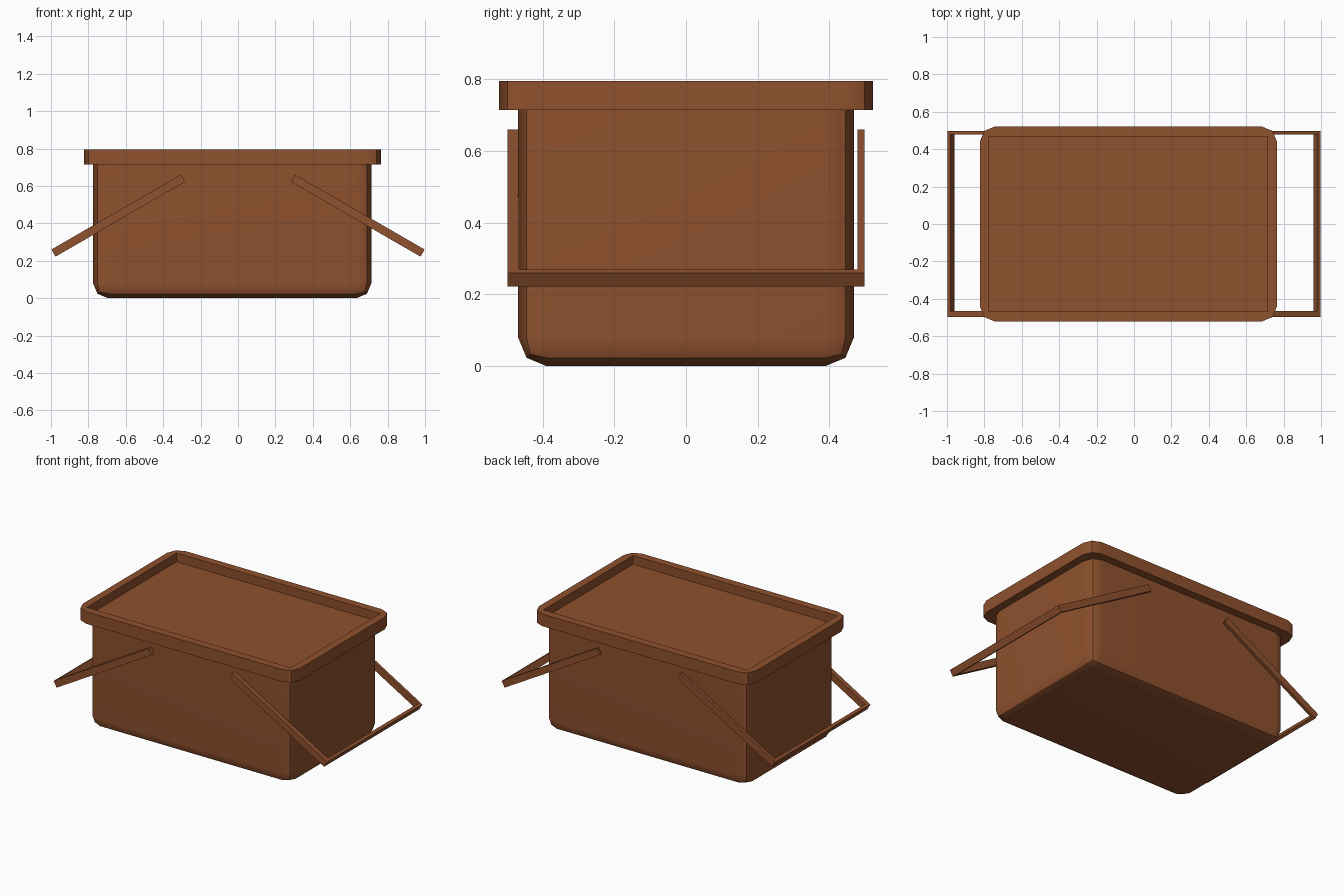
import bpy, bmesh, math
from mathutils import Matrix, Vector

if "Cube" in bpy.data.objects:
    bpy.data.objects.remove(bpy.data.objects["Cube"])

brown = bpy.data.materials.new("brown")
brown.diffuse_color = (0.275, 0.082, 0.027, 1)
brown.use_nodes = True
brown.node_tree.nodes["Principled BSDF"].inputs["Base Color"].default_value = brown.diffuse_color

X0, X1, Y = -0.775, 0.713, 0.468      # body footprint
RX0, RX1, RY = -0.824, 0.764, 0.521   # lid footprint
RIM_LOW, RIM_TOP, FLOOR, R = 0.715, 0.795, 0.738, 0.08


def finish(name, bm, smooth=False):
    bmesh.ops.recalc_face_normals(bm, faces=bm.faces[:])
    me = bpy.data.meshes.new(name)
    bm.to_mesh(me)
    bm.free()
    me.materials.append(brown)
    ob = bpy.data.objects.new(name, me)
    bpy.context.collection.objects.link(ob)
    if smooth:
        bpy.ops.object.select_all(action='DESELECT')
        ob.select_set(True)
        bpy.context.view_layer.objects.active = ob
        bpy.ops.object.shade_smooth_by_angle(angle=math.radians(30))
        ob.modifiers.new("weighted", 'WEIGHTED_NORMAL').keep_sharp = True
    return ob


def add_box(bm, lo, hi, mat=Matrix()):
    lo, hi = Vector(lo), Vector(hi)
    m = mat @ Matrix.Translation((lo + hi) / 2) @ Matrix.Diagonal((*(hi - lo), 1))
    bmesh.ops.create_cube(bm, size=1, matrix=m)


# Basket body: box with rounded sides and base
bm = bmesh.new()
top = 0.725
add_box(bm, (X0, -Y, 0), (X1, Y, top))
edges = [e for e in bm.edges if min(v.co.z for v in e.verts) < 0.01]
bmesh.ops.bevel(bm, geom=edges, offset=R, segments=2, profile=0.5, affect='EDGES')
finish("basket_body", bm, True)

# Lid: rounded outline with a sharp-cornered recess
bm = bmesh.new()
outline = []
for i, (cx, cy) in enumerate([(RX1 - R, RY - R), (RX0 + R, RY - R),
                              (RX0 + R, -RY + R), (RX1 - R, -RY + R)]):
    for k in range(3):
        a = math.radians(90 * i + 45 * k)
        outline.append((cx + R * math.cos(a), cy + R * math.sin(a)))
inner = [(X1, Y), (X0, Y), (X0, -Y), (X1, -Y)]
low = [bm.verts.new((x, y, RIM_LOW)) for x, y in outline]
high = [bm.verts.new((x, y, RIM_TOP)) for x, y in outline]
lip = [bm.verts.new((x, y, RIM_TOP)) for x, y in inner]
floor = [bm.verts.new((x, y, FLOOR)) for x, y in inner]
bm.faces.new(low)
bm.faces.new(floor)
for i in range(12):
    j = (i + 1) % 12
    bm.faces.new((low[i], low[j], high[j], high[i]))
for c in range(4):
    n, k = (c + 1) % 4, 3 * c
    bm.faces.new((high[k], high[k + 1], lip[c]))
    bm.faces.new((high[k + 1], high[k + 2], lip[c]))
    bm.faces.new((high[k + 2], high[(k + 3) % 12], lip[n], lip[c]))
    bm.faces.new((lip[c], lip[n], floor[n], floor[c]))
finish("lid", bm, True)

# Two swung-down handles: U frames tilted 30 degrees
L, W, T = 0.80, 0.044, 0.019
for side, name in ((1, "right_handle"), (-1, "left_handle")):
    m = (Matrix.Diagonal((side, 1, 1, 1)) @ Matrix.Translation((0.294, 0, 0.641))
         @ Matrix.Rotation(math.radians(30), 4, 'Y'))
    bm = bmesh.new()
    h = W / 2
    add_box(bm, (0, -0.497, -h), (L, -0.466, h), m)
    add_box(bm, (0, 0.478, -h), (L, 0.497, h), m)
    add_box(bm, (L - T, -0.466, -h), (L, 0.478, h), m)
    finish(name, bm)
